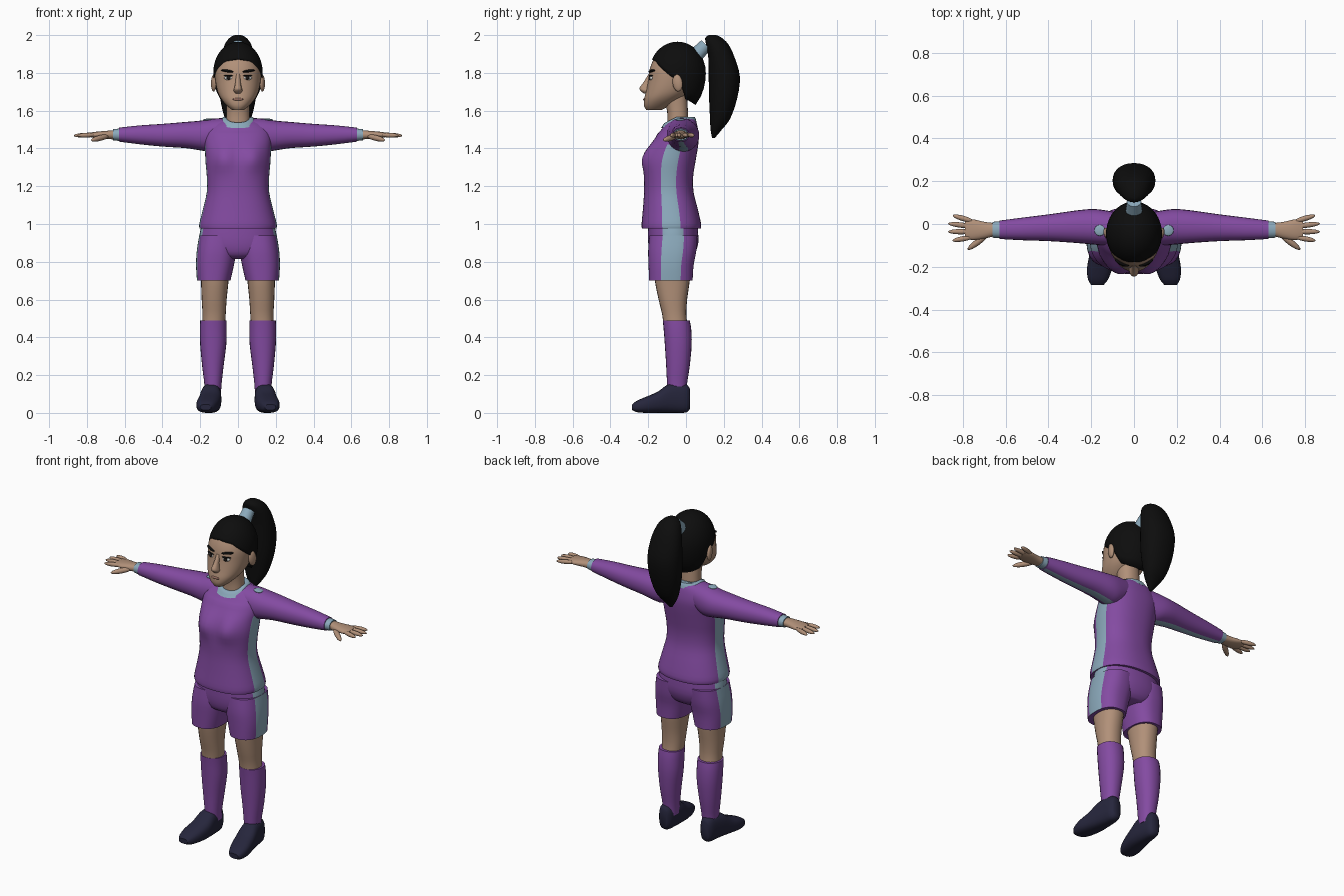
import bpy, bmesh, math
from mathutils import Vector, Matrix, Euler

cube = bpy.data.objects.get("Cube")
if cube:
    bpy.data.objects.remove(cube, do_unlink=True)


def material(name, *rgb):
    m = bpy.data.materials.new(name)
    m.use_nodes = True
    col = (*rgb, 1)
    m.diffuse_color = col
    bsdf = next(n for n in m.node_tree.nodes if n.type == 'BSDF_PRINCIPLED')
    bsdf.inputs["Base Color"].default_value = col
    bsdf.inputs["Roughness"].default_value = 0.8
    return m


purple = material("purple cloth", .23, .07, .36)
blue = material("pale blue trim", .26, .40, .50)
skin = material("skin", .44, .28, .19)
black = material("black hair", .004, .004, .004)
navy = material("navy leather", .019, .019, .045)
white = material("eye white", .6, .6, .58)
dark = material("dark iris", .012, .009, .008)
lip = material("lip", .33, .17, .13)


def finish(bm, name, mats, mirror=False, angle=45):
    bmesh.ops.recalc_face_normals(bm, faces=bm.faces)
    me = bpy.data.meshes.new(name)
    bm.to_mesh(me)
    bm.free()
    for m in mats:
        me.materials.append(m)
    ob = bpy.data.objects.new(name, me)
    bpy.context.collection.objects.link(ob)
    bpy.ops.object.select_all(action='DESELECT')
    ob.select_set(True)
    bpy.context.view_layer.objects.active = ob
    bpy.ops.object.shade_smooth_by_angle(angle=math.radians(angle))
    if mirror:
        mod = ob.modifiers.new("Mirror", 'MIRROR')
        mod.use_mirror_merge = False
    return ob


def spline(rings, steps):
    """Smooth curve through the ring parameters."""
    out = []
    for i in range(len(rings) - 1):
        p0, p1 = rings[max(i - 1, 0)], rings[i]
        p2, p3 = rings[i + 1], rings[min(i + 2, len(rings) - 1)]
        for s in range(steps):
            t = s / steps
            out.append([b + t / 2 * (c - a + t * (2*a - 5*b + 4*c - d + t * (3*b - a - 3*c + d)))
                        for a, b, c, d in zip(p0, p1, p2, p3)])
    return out + [list(rings[-1])]


def power(v, n):
    return math.copysign(abs(v) ** (2 / n), v)


def loft(name, mats, rings, axis='z', n=32, square=2.2, steps=3, mirror=False,
         rule=None, warp=None):
    """Skin rings of (position, low a, high a, low b, high b) along an axis."""
    bm = bmesh.new()
    rows = []
    for t, a0, a1, b0, b1 in spline(rings, steps):
        row = []
        for k in range(n):
            w = 2 * math.pi * k / n
            a = (a0 + a1) / 2 + (a1 - a0) / 2 * power(math.cos(w), square)
            b = (b0 + b1) / 2 + (b1 - b0) / 2 * power(math.sin(w), square)
            co = Vector({'x': (t, a, b), 'y': (a, t, b), 'z': (a, b, t)}[axis])
            if warp:
                warp(co)
            row.append(bm.verts.new(co))
        rows.append(row)
    for lo, hi in zip(rows, rows[1:]):
        for k in range(n):
            j = (k + 1) % n
            f = bm.faces.new((lo[k], lo[j], hi[j], hi[k]))
            if rule:
                f.material_index = int(rule(2 * math.pi * (k + .5) / n, f.calc_center_median()))
    bm.faces.new(rows[0])
    bm.faces.new(rows[-1])
    return finish(bm, name, mats, mirror)


def sym(t, half, b0, b1):
    return (t, -half, half, b0, b1)


def blob(name, mat, loc, size, rot=(0, 0, 0), mirror=True):
    bm = bmesh.new()
    m = Matrix.LocRotScale(Vector(loc), Euler(rot), Vector(size))
    bmesh.ops.create_uvsphere(bm, u_segments=16, v_segments=10, radius=1, matrix=m)
    return finish(bm, name, [mat], mirror, 80)


def digit(name, start, end, r):
    p, q = Vector(start), Vector(end)
    rot = (q - p).to_track_quat('X', 'Z').to_euler()
    blob(name, skin, (p + q) / 2, ((q - p).length / 2, r, r), rot)


# Shirt with bust, dipped neckline and side stripes
def neckline(co):
    co.z -= min(max((co.z - 1.48) / .08, 0), 1) * .5 * max(0, -co.y - .05)


def shirt_shape(co):
    if co.y < -.08:
        co.y -= .028 * math.exp(-((abs(co.x) - .08) / .06) ** 2 - ((co.z - 1.35) / .07) ** 2)
    neckline(co)


loft("shirt", [purple, blue],
     [sym(.975, .203, -.233, .078), sym(1.0, .205, -.235, .08), sym(1.08, .185, -.228, .062),
      sym(1.17, .165, -.222, .04), sym(1.25, .165, -.222, .038), sym(1.33, .172, -.217, .05),
      sym(1.4, .175, -.195, .062), sym(1.46, .178, -.16, .068), sym(1.51, .16, -.135, .062),
      sym(1.545, .12, -.118, .052), sym(1.56, .075, -.108, .04)],
     n=48, square=2.3, warp=shirt_shape,
     rule=lambda w, c: abs(math.cos(w)) > .96 and c.z < 1.43)
loft("collar", [blue],
     [sym(1.537, .098, -.133, .056), sym(1.566, .078, -.116, .046), sym(1.562, .06, -.1, .02)],
     warp=neckline)

# Sleeves with a stripe underneath, cuffs and shoulder tabs
loft("sleeves", [purple, blue],
     [(.06, -.1, .05, 1.42, 1.562), (.14, -.1, .065, 1.385, 1.557), (.2, -.095, .07, 1.39, 1.547),
      (.28, -.088, .062, 1.402, 1.54), (.4, -.08, .045, 1.41, 1.53),
      (.52, -.076, .03, 1.422, 1.522), (.63, -.07, .016, 1.436, 1.51)],
     axis='x', n=24, mirror=True, rule=lambda w, c: math.sin(w) < -.94)
loft("cuffs", [blue], [(.62, -.067, .013, 1.439, 1.506), (.662, -.064, .01, 1.443, 1.502)],
     axis='x', n=20, mirror=True)
blob("shoulder_tabs", blue, (.16, -.03, 1.553), (.026, .026, .006), (0, .12, 0))

# Hands
loft("palms", [skin],
     [(.65, -.056, .004, 1.448, 1.497), (.7, -.068, .01, 1.45, 1.493),
      (.755, -.075, .022, 1.455, 1.488), (.79, -.066, .016, 1.461, 1.482)],
     axis='x', n=20, mirror=True)
tips = [(.848, .04), (.87, .002), (.87, -.036), (.85, -.078)]
for i, (tx, ty) in enumerate(tips):
    digit(f"finger_{i + 1}", (.75, .012 - .024 * i, 1.473), (tx, ty, 1.468), .0125)
digit("thumb", (.68, -.045, 1.468), (.778, -.12, 1.443), .015)


# Shorts
def side_stripe(w, c):
    return abs(math.cos(w)) > .93 and abs(c.x) > .14


loft("shorts_hips", [purple, blue],
     [sym(.815, .1, -.15, .02), sym(.84, .17, -.185, .045),
      sym(.9, .207, -.2, .065), sym(.985, .195, -.2, .062)],
     n=48, rule=side_stripe)
loft("shorts_legs", [purple, blue],
     [(.7, .04, .217, -.195, .035), (.78, .022, .222, -.198, .04),
      (.86, .008, .218, -.2, .055), (.94, .004, .205, -.193, .06)],
     n=48, square=2.4, mirror=True, rule=side_stripe)

# Legs, socks and shoes
loft("legs", [skin],
     [(.45, .07, .19, -.118, .01), (.52, .065, .188, -.126, .002), (.6, .06, .192, -.145, .006),
      (.7, .05, .196, -.165, .02), (.78, .045, .2, -.17, .025)], n=24, mirror=True)
loft("socks", [purple],
     [(.09, .09, .178, -.096, .003), (.15, .087, .178, -.1, .005), (.25, .076, .19, -.105, .02),
      (.36, .062, .2, -.112, .03), (.44, .06, .202, -.118, .028), (.49, .06, .2, -.123, .02)],
     n=24, mirror=True)
loft("shoes", [navy],
     [(.02, .115, .165, .02, .13), (0, .1, .18, .002, .152), (-.05, .092, .19, 0, .158),
      (-.1, .088, .2, 0, .148), (-.15, .09, .21, 0, .112), (-.21, .102, .22, 0, .086),
      (-.26, .122, .215, .004, .064), (-.285, .142, .2, .015, .045)],
     axis='y', n=24, square=2.6, mirror=True)

# Neck and head
loft("neck", [skin], [sym(1.5, .066, -.1, .015), sym(1.6, .061, -.1, .01), sym(1.69, .062, -.13, .005)],
     n=24)
loft("head", [skin],
     [sym(1.603, .03, -.21, -.13), sym(1.625, .057, -.222, -.09), sym(1.66, .088, -.222, -.03),
      sym(1.7, .108, -.212, .02), sym(1.76, .12, -.2, .06), sym(1.82, .122, -.192, .08),
      sym(1.88, .104, -.166, .07), sym(1.93, .065, -.115, .03), sym(1.95, .02, -.07, -.02)], n=40)
loft("nose", [skin],
     [sym(1.69, .013, -.222, -.18), sym(1.705, .023, -.24, -.18), sym(1.72, .02, -.246, -.18),
      sym(1.75, .014, -.225, -.18), sym(1.795, .011, -.198, -.17)], n=16)
blob("ears", skin, (.128, -.045, 1.747), (.014, .027, .046), (.15, 0, -.25))
blob("eyes", white, (.05, -.185, 1.773), (.024, .01, .012), (0, 0, .25))
blob("irises", dark, (.049, -.192, 1.774), (.011, .007, .011))
blob("eyelids", black, (.052, -.187, 1.785), (.027, .01, .004), (0, 0, .3))
blob("eyebrows", black, (.056, -.181, 1.81), (.036, .012, .007), (0, -.12, .4))
blob("mouth", lip, (0, -.215, 1.66), (.03, .012, .008), mirror=False)

# Swept-back hair: an egg-shaped cap whose lower edge follows the hairline
hairline = [(0, 1.875), (35, 1.862), (55, 1.825), (75, 1.785), (95, 1.75),
            (112, 1.66), (140, 1.64), (180, 1.63)]


def hair_edge(deg):
    for (d0, z0), (d1, z1) in zip(hairline, hairline[1:]):
        if deg <= d1:
            return z0 + (z1 - z0) * (deg - d0) / (d1 - d0)
    return hairline[-1][1]


bm = bmesh.new()
cols, levels, crown = 48, 12, 1.965
grid = []
for k in range(cols):
    w = 2 * math.pi * k / cols
    low = hair_edge(min(math.degrees(w), 360 - math.degrees(w)))
    col = []
    for s in range(levels):
        z = low + (crown - low) * math.sin(s / levels * math.pi / 2)
        r = math.sqrt(max(0, 1 - ((z - 1.8) / (.165 if z > 1.8 else .22)) ** 2))
        col.append(bm.verts.new((.131 * r * math.sin(w), -.045 - .15 * r * math.cos(w), z)))
    grid.append(col)
top = bm.verts.new((0, -.045, crown))
for k in range(cols):
    a, b = grid[k], grid[(k + 1) % cols]
    for s in range(levels - 1):
        bm.faces.new((a[s], b[s], b[s + 1], a[s + 1]))
    bm.faces.new((a[-1], b[-1], top))
hair = finish(bm, "hair_cap", [black])
shell = hair.modifiers.new("Thickness", 'SOLIDIFY')
shell.thickness = .012
shell.offset = -1

# Ponytail and its tie
loft("ponytail", [black],
     [sym(1.455, .008, .138, .152), sym(1.5, .04, .13, .19), sym(1.56, .07, .127, .235),
      sym(1.67, .095, .122, .272), sym(1.78, .1, .12, .285), sym(1.88, .09, .118, .258),
      sym(1.95, .07, .106, .225), sym(1.985, .045, .102, .19), sym(2.0, .018, .12, .16)], n=28)
bm = bmesh.new()
tie_dir = Vector((0, .048, .05))
bmesh.ops.create_cone(bm, cap_ends=True, segments=20, radius1=.04, radius2=.034, depth=.075,
                      matrix=Matrix.LocRotScale(Vector((0, .08, 1.922)),
                                                tie_dir.to_track_quat('Z', 'Y'), None))
finish(bm, "hair_tie", [blue])
